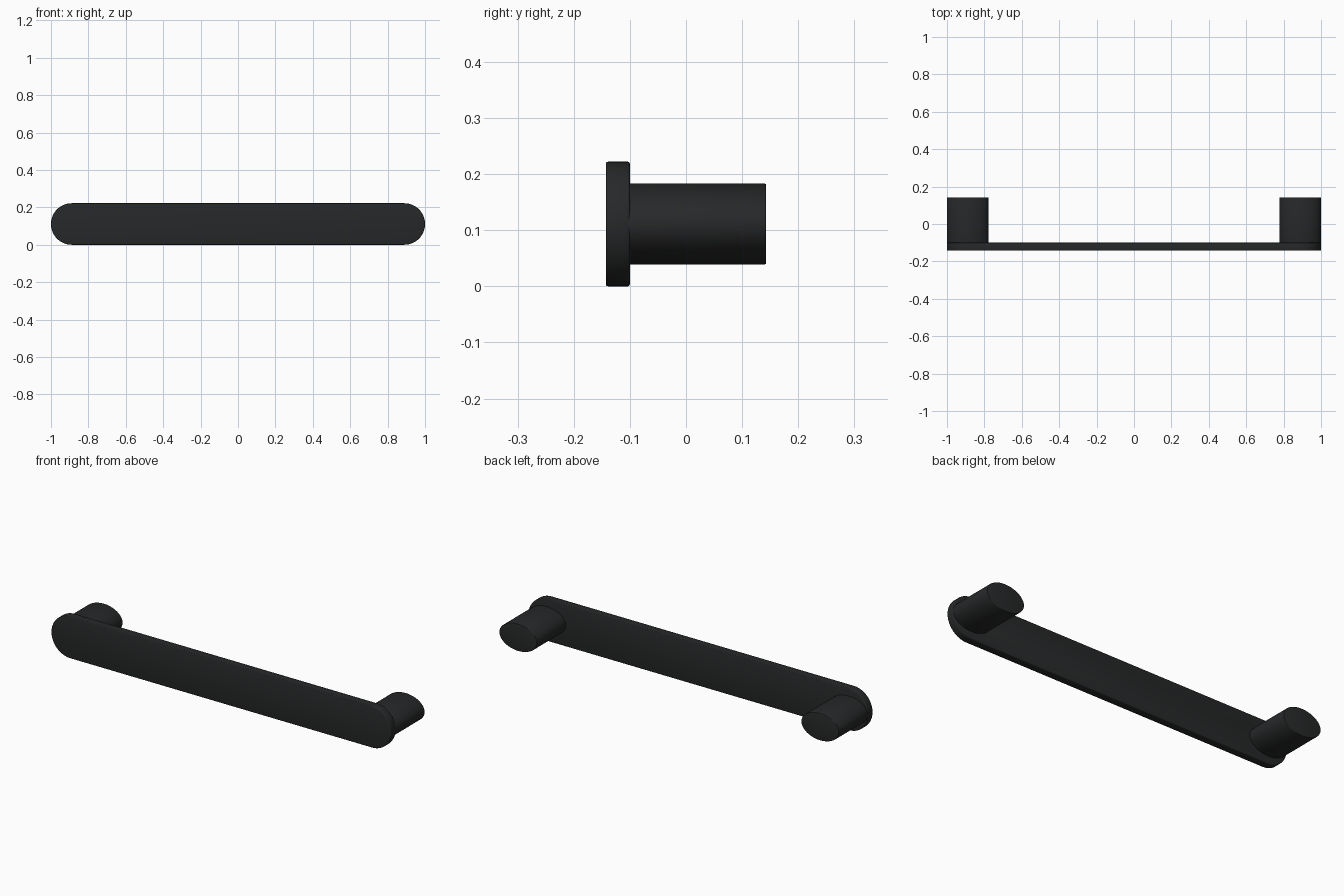
import bpy, bmesh
from math import cos, sin, pi, radians

if "Cube" in bpy.data.objects:
    bpy.data.objects.remove(bpy.data.objects["Cube"])

MID_Z = 0.111      # height of the handle's centre line
END_X = 0.889      # centre of each rounded end

mat = bpy.data.materials.new("matte_black")
mat.diffuse_color = (0.02, 0.021, 0.022, 1)
mat.use_nodes = True
mat.node_tree.nodes["Principled BSDF"].inputs["Base Color"].default_value = mat.diffuse_color


def arc(cx, rx, rz, start, end, n):
    """Points of an elliptical arc in the xz plane, both ends included."""
    return [(cx + rx * cos(start + (end - start) * i / n),
             MID_Z + rz * sin(start + (end - start) * i / n)) for i in range(n + 1)]


def extrude_profile(name, points, y0, y1, bevel):
    """Solid made by extruding an xz outline along y, with softened rims."""
    bm = bmesh.new()
    face = bm.faces.new([bm.verts.new((x, y0, z)) for x, z in points])
    ext = bmesh.ops.extrude_face_region(bm, geom=[face])
    for v in ext["geom"]:
        if isinstance(v, bmesh.types.BMVert):
            v.co.y = y1
    bmesh.ops.recalc_face_normals(bm, faces=bm.faces)
    rims = [e for e in bm.edges if abs(e.verts[0].co.y - e.verts[1].co.y) < 1e-6]
    bmesh.ops.bevel(bm, geom=rims, offset=bevel, segments=3, profile=0.5, affect='EDGES')
    mesh = bpy.data.meshes.new(name)
    bm.to_mesh(mesh)
    bm.free()
    obj = bpy.data.objects.new(name, mesh)
    bpy.context.collection.objects.link(obj)
    mesh.materials.append(mat)
    bpy.ops.object.select_all(action='DESELECT')
    obj.select_set(True)
    bpy.context.view_layer.objects.active = obj
    bpy.ops.object.shade_smooth_by_angle(angle=radians(35))
    return obj


# Flat grip bar with fully rounded ends
bar = (arc(END_X, 0.111, 0.111, -pi / 2, pi / 2, 32)
       + arc(-END_X, 0.111, 0.111, pi / 2, 3 * pi / 2, 32))
extrude_profile("grip_bar", bar, -0.143, -0.10, 0.004)

# Oval mounting posts behind each end
for side, sx in (("left", -1), ("right", 1)):
    oval = arc(sx * END_X, 0.111, 0.072, 0, 2 * pi, 64)[:-1]
    extrude_profile(f"{side}_post", oval, -0.11, 0.143, 0.003)
